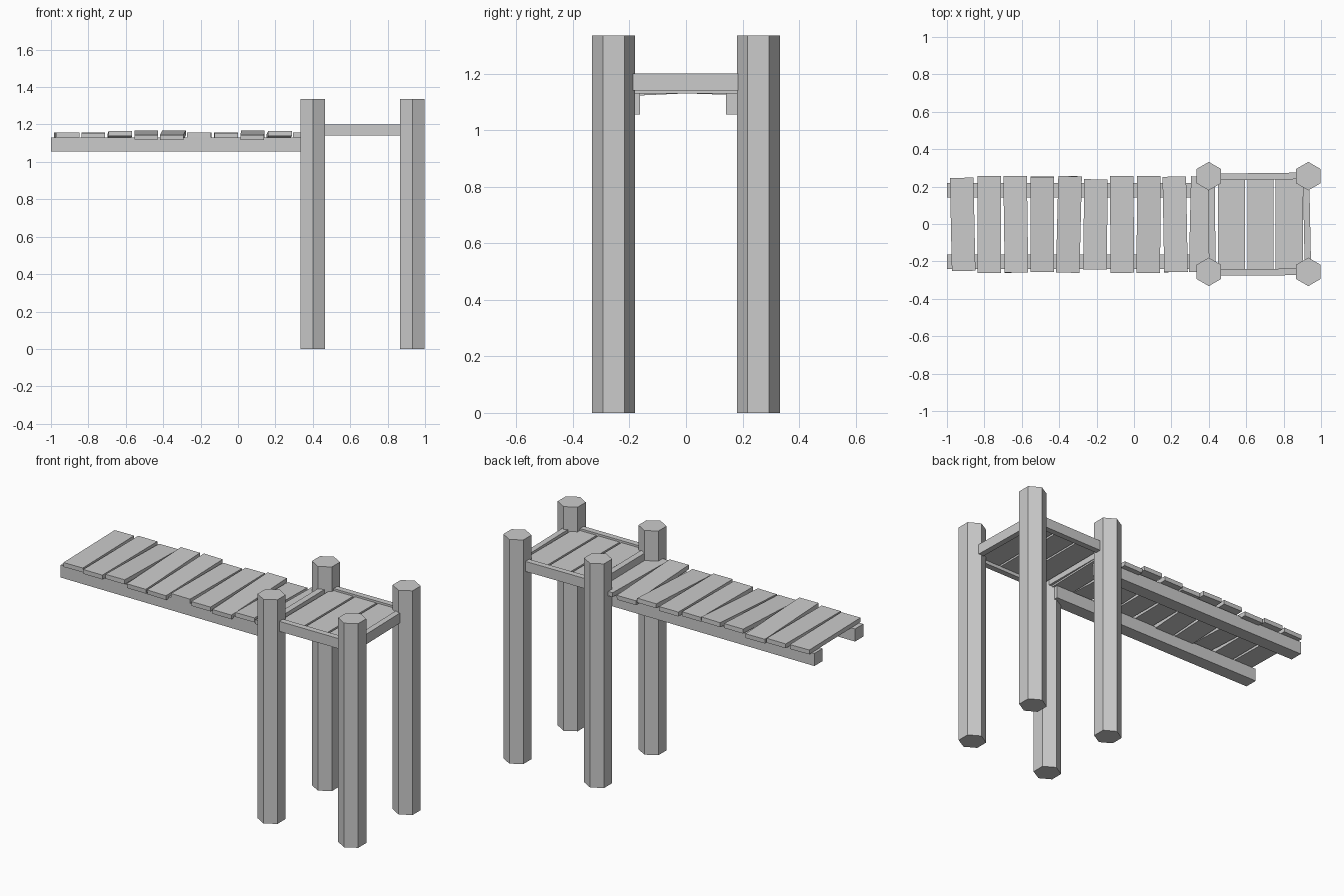
import bpy
from math import pi, radians, cos, sin


def box(name, x, y, z, yaw=0, tilt=0):
    """Box from (min, max) ranges, turned about its centre."""
    bpy.ops.mesh.primitive_cube_add(
        size=1, location=[sum(r) / 2 for r in (x, y, z)], rotation=(tilt, 0, yaw))
    ob = bpy.context.object
    ob.name = name
    ob.scale = [r[1] - r[0] for r in (x, y, z)]
    return ob


# hexagonal posts, corners pointing along y
for x in (0.40, 0.932):
    for y in (-0.256, 0.256):
        bpy.ops.mesh.primitive_cylinder_add(
            vertices=6, radius=0.076, depth=1.335, location=(x, y, 1.335 / 2))
        bpy.context.object.name = "post"

# long beams under the walkway
box("walkway_beam", (-1.0, 0.41), (0.142, 0.22), (1.055, 1.13))
box("walkway_beam", (-1.0, 0.41), (-0.24, -0.162), (1.055, 1.13))

# uneven walkway planks: half length, yaw and tilt in degrees
planks = [(0.248, 1.2, 0), (0.258, 0, 0.3), (0.257, 0.8, -1.9), (0.254, 0, 2.6),
          (0.257, -1.4, 2.6), (0.240, -0.6, 0), (0.258, 0.5, 0.3),
          (0.258, -0.3, 2.6), (0.254, 1.0, -1.9), (0.255, -1.3, 0)]
for i, (half, yaw, tilt) in enumerate(planks):
    x = -0.916 + i * 0.142
    box("walkway_plank", (x - 0.063, x + 0.063), (-half - 0.003, half - 0.001),
        (1.13, 1.156), radians(yaw), radians(tilt))

# platform frame
box("platform_side_rail", (0.40, 0.93), (-0.275, -0.240), (1.14, 1.2), radians(0.4))
box("platform_side_rail", (0.40, 0.93), (0.237, 0.272), (1.14, 1.2), radians(0.7))
box("platform_end_rail", (0.398, 0.434), (-0.25, 0.25), (1.14, 1.2), radians(0.6))
box("platform_end_rail", (0.908, 0.942), (-0.25, 0.25), (1.14, 1.2), radians(1.2))

# platform planks, set slightly below the frame
for x0, x1 in ((0.449, 0.594), (0.606, 0.745), (0.757, 0.903)):
    box("platform_plank", (x0, x1), (-0.255, 0.255), (1.16, 1.188))
